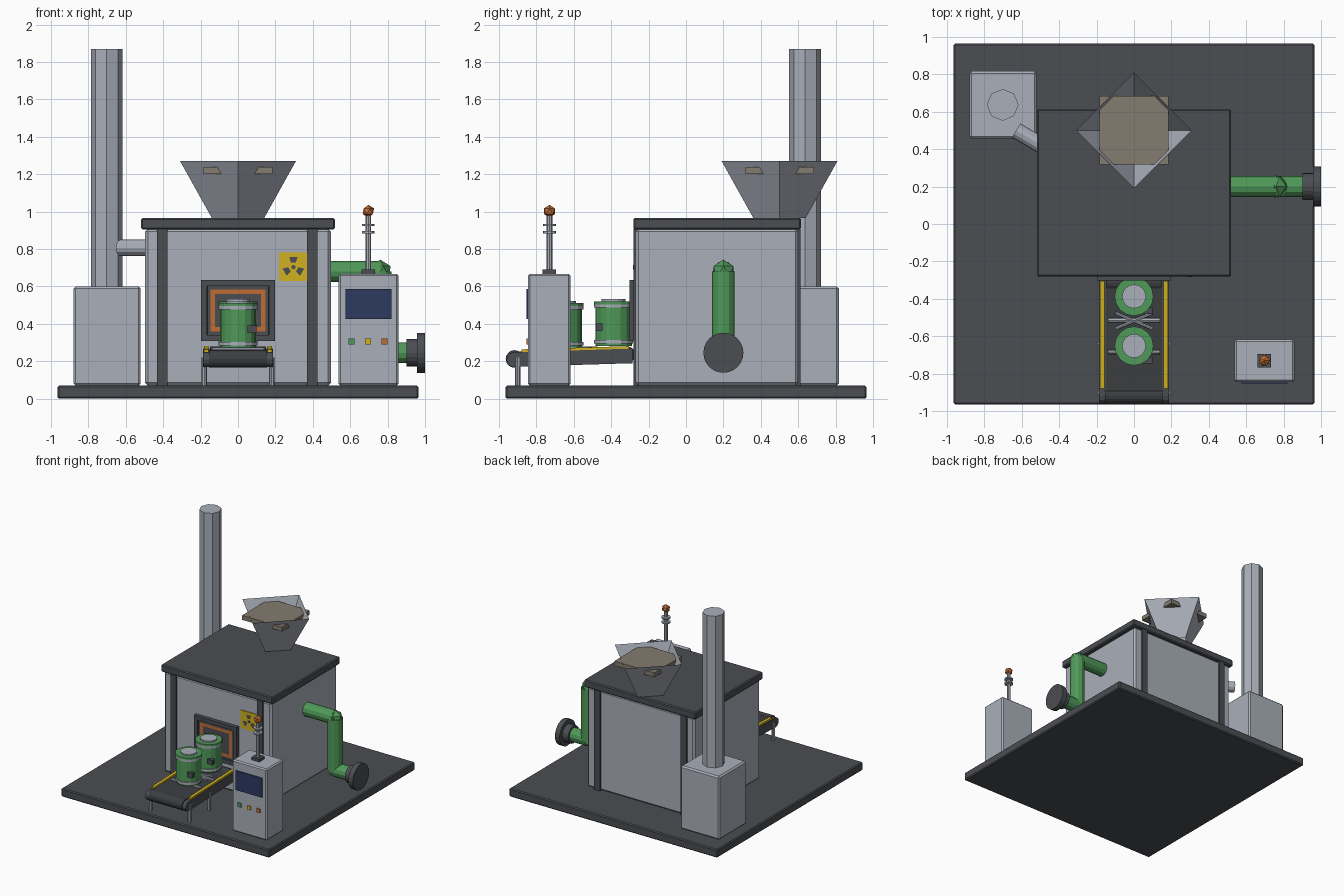
import bpy, bmesh, math
from mathutils import Vector

old = bpy.data.objects.get("Cube")
if old:
    bpy.data.objects.remove(old)


def material(name, *rgb):
    m = bpy.data.materials.new(name)
    m.use_nodes = True
    m.diffuse_color = (*rgb, 1)
    m.node_tree.nodes["Principled BSDF"].inputs["Base Color"].default_value = (*rgb, 1)
    return m


STEEL = material("light steel", .40, .43, .49)
DARK = material("dark metal", .07, .075, .085)
RUBBER = material("black rubber", .045, .048, .053)
GREEN = material("green paint", .08, .32, .10)
YELLOW = material("yellow paint", .62, .44, .015)
ORANGE = material("orange glow", .52, .15, .035)
BROWN = material("scrap brown", .23, .20, .16)
NAVY = material("navy screen", .027, .043, .12)


def finish(bm, name, mats, bevel=0):
    me = bpy.data.meshes.new(name)
    bm.to_mesh(me)
    bm.free()
    for m in mats:
        me.materials.append(m)
    ob = bpy.data.objects.new(name, me)
    bpy.context.scene.collection.objects.link(ob)
    if bevel:
        mod = ob.modifiers.new("bevel", 'BEVEL')
        mod.width = bevel
        mod.segments = 1
    return ob


def box(name, x, y, z, mat, bevel=0):
    """Box from (low, high) ranges on each axis."""
    bm = bmesh.new()
    bmesh.ops.create_cube(bm, size=1)
    for v in bm.verts:
        v.co = [sum(r) / 2 + c * (r[1] - r[0]) for r, c in zip((x, y, z), v.co)]
    return finish(bm, name, [mat], bevel)


def rod(name, a, b, r, mat, sides=12):
    """Cylinder running from a to b."""
    a, b = Vector(a), Vector(b)
    bm = bmesh.new()
    bmesh.ops.create_cone(bm, cap_ends=True, segments=sides, radius1=r,
                          radius2=r, depth=(b - a).length)
    ob = finish(bm, name, [mat])
    ob.rotation_mode = 'QUATERNION'
    ob.rotation_quaternion = Vector((0, 0, 1)).rotation_difference(b - a)
    ob.location = (a + b) / 2


def ball(name, loc, r, mat):
    bm = bmesh.new()
    bmesh.ops.create_icosphere(bm, subdivisions=1, radius=r)
    finish(bm, name, [mat]).location = loc


# Ground plate, furnace body, roof and pillars
box("base_plate", (-.965, .965), (-.965, .965), (0, .07), DARK, .008)
box("furnace_body", (-.497, .497), (-.27, .6), (.07, .908), STEEL, .015)
box("furnace_roof", (-.518, .518), (-.282, .615), (.905, .966), DARK, .008)
for x, side in ((-.405, "right"), (.397, "left")):
    box(f"{side}_front_pillar", (x - .027, x + .027), (-.28, -.22), (.07, .908), DARK)
    box(f"{side}_back_pillar", (x - .027, x + .027), (.55, .612), (.07, .908), DARK)

# Furnace door: stepped frame with glowing opening
bm = bmesh.new()
bmesh.ops.create_cube(bm, size=1)
for v in bm.verts:
    v.co = (v.co.x * .396, -.28 + v.co.y * .046, .471 + v.co.z * .328)
bm.normal_update()
front = min(bm.faces, key=lambda f: f.normal.y)
for width, depth, slot in ((.046, 0, 0), (.002, -.012, 0), (.025, 0, 1), (.034, 0, 0)):
    bmesh.ops.inset_region(bm, faces=[front], thickness=width, depth=depth)
    bm.normal_update()
    front.material_index = slot
finish(bm, "furnace_door", [DARK, ORANGE])

# Warning sign
box("warning_sign", (.22, .37), (-.278, -.269), (.63, .78), YELLOW)
rod("sign_hub", (.296, -.284, .703), (.296, -.276, .703), .012, DARK, 6)
for k in range(3):
    t = math.radians(90 + 120 * k)
    bm = bmesh.new()
    ring = []
    for r, w in ((.024, -.013), (.054, -.022), (.054, .022), (.024, .013)):
        ring.append(bm.verts.new((.296 + r * math.cos(t) - w * math.sin(t), -.281,
                                  .703 + r * math.sin(t) + w * math.cos(t))))
    bm.faces.new(ring)
    finish(bm, f"sign_blade_{k + 1}", [DARK])

# Open square hopper, set on its corner, with its load
bm = bmesh.new()
bmesh.ops.create_cone(bm, cap_ends=False, segments=4, radius1=.14, radius2=.31, depth=.305)
finish(bm, "hopper", [STEEL]).location = (0, .5, 1.118)
box("hopper_load", (-.185, .185), (.318, .685), (1.2, 1.237), BROWN)

# Chimney with its box and duct
box("chimney_box", (-.88, -.52), (.457, .817), (.07, .6), STEEL, .012)
rod("chimney_stack", (-.702, .637, .59), (-.702, .637, 1.87), .085, STEEL, 8)
rod("chimney_duct", (-.63, .5, .806), (-.44, .388, .806), .044, STEEL)

# Green outlet pipe with flange
PX, PY = .76, .2
rod("upper_pipe", (.45, PY, .68), (PX, PY, .68), .056, GREEN)
rod("drop_pipe", (PX, PY, .68), (PX, PY, .245), .06, GREEN)
rod("lower_pipe", (PX, PY, .245), (.91, PY, .245), .056, GREEN)
ball("upper_elbow", (PX, PY, .68), .063, GREEN)
ball("lower_elbow", (PX, PY, .245), .063, GREEN)
rod("flange_collar", (.902, PY, .245), (.957, PY, .245), .073, DARK, 20)
rod("flange_disc", (.957, PY, .245), (1, PY, .245), .107, DARK, 24)

# Control cabinet with screen, buttons and beacon
CX, CY = .697, -.73
box("control_cabinet", (.537, .858), (-.845, -.618), (.07, .667), STEEL, .01)
box("screen", (.575, .82), (-.854, -.845), (.425, .587), NAVY)
for k, mat in enumerate((GREEN, YELLOW, ORANGE)):
    x = .608 + .088 * k
    box(f"button_{k + 1}", (x - .016, x + .016), (-.854, -.845), (.29, .322), mat)
box("beacon_foot", (CX - .036, CX + .036), (CY - .036, CY + .036), (.665, .69), DARK)
rod("beacon_pole", (CX, CY, .68), (CX, CY, .985), .015, STEEL, 8)
for z in (.89, .928):
    rod("beacon_ring", (CX, CY, z - .006), (CX, CY, z + .006), .035, STEEL, 10)
ball("beacon_lamp", (CX, CY, 1.002), .034, ORANGE)


# Conveyor, rising gently toward the door
def sloped(name, x, y, z, mat):
    for v in box(name, x, y, z, mat).data.vertices:
        v.co.z += .03 * (v.co.y + .92)


sloped("conveyor_belt", (-.15, .15), (-.92, -.3), (.175, .25), RUBBER)
rod("front_roller", (-.155, -.917, .212), (.155, -.917, .212), .047, RUBBER, 16)
rod("rear_roller", (-.15, -.315, .235), (.15, -.315, .235), .044, RUBBER, 16)
for s, side in ((-1, "right"), (1, "left")):
    def span(a, b):
        return tuple(sorted((s * a, s * b)))
    sloped(f"{side}_conveyor_side", span(.15, .187), (-.92, -.285), (.17, .248), DARK)
    sloped(f"{side}_conveyor_rail", span(.157, .183), (-.88, -.305), (.246, .262), YELLOW)
    rod(f"{side}_side_cap", (s * .15, -.92, .208), (s * .187, -.92, .208), .04, DARK)
    for y, end in ((-.9, "front"), (-.64, "rear")):
        rod(f"{side}_{end}_leg", (s * .18, y, .07), (s * .18, y, .22), .014, STEEL, 8)
    rod(f"{side}_cross_bar", (s * .1, -.475, .27), (-s * .1, -.56, .27), .009, STEEL, 6)
for y in (-.515, -.685):
    rod("belt_roller", (-.138, y, .262), (.138, y, .262), .012, STEEL, 8)

# Waste drums
for k, (y, z) in enumerate(((-.652, .272), (-.387, .282))):
    n = f"drum_{k + 1}"
    rod(n + "_body", (0, y, z), (0, y, z + .235), .097, GREEN, 16)
    for h in (.022, .213):
        rod(n + "_band", (0, y, z + h - .009), (0, y, z + h + .009), .104, STEEL, 16)
    rod(n + "_rim", (0, y, z + .222), (0, y, z + .238), .104, GREEN, 16)
    rod(n + "_lid", (0, y, z + .23), (0, y, z + .25), .064, STEEL, 16)
    box(n + "_latch", (.05, .1), (y - .095, y - .06), (z + .08, z + .12), DARK)
